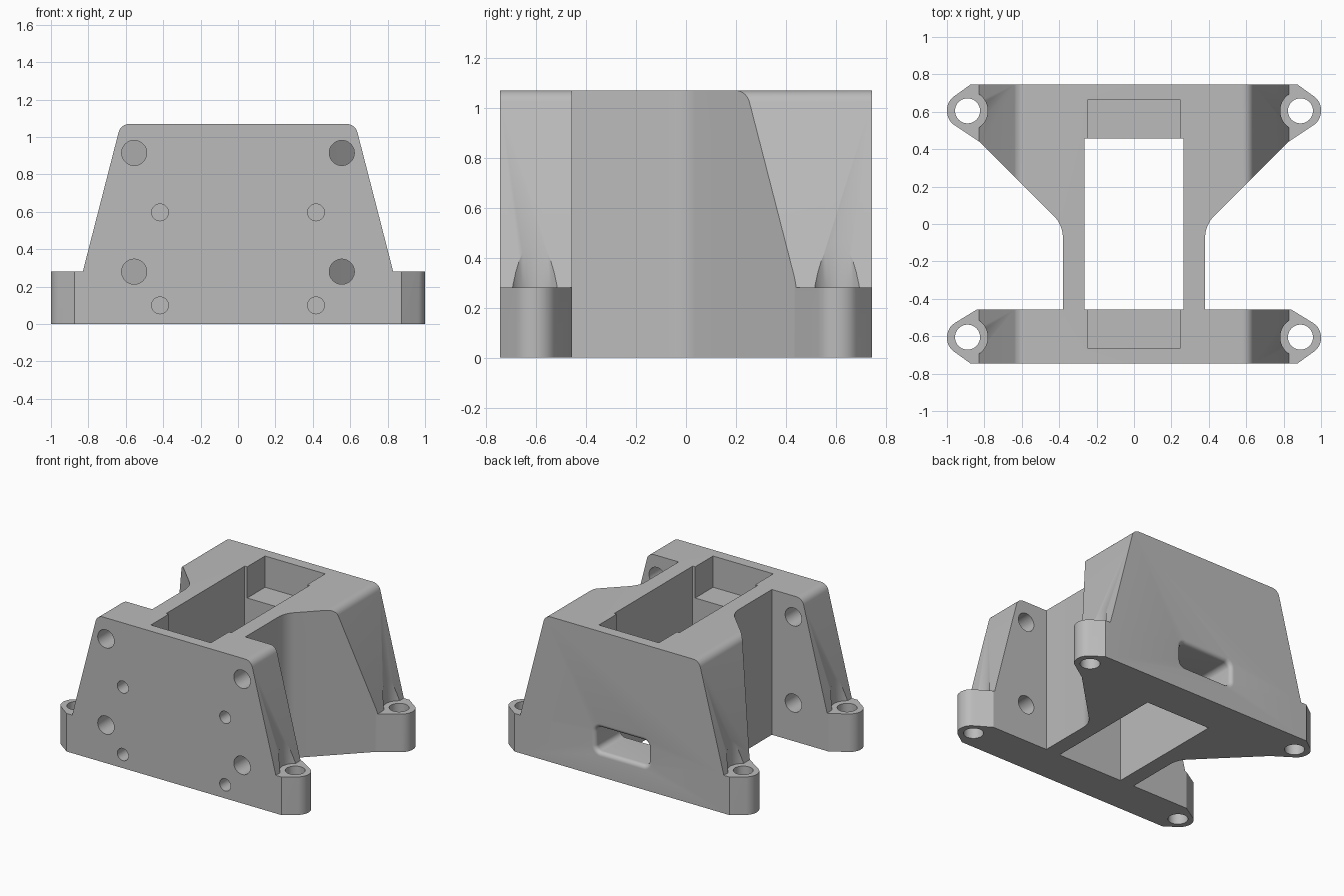
import bpy, bmesh, math
from mathutils import Vector

if "Cube" in bpy.data.objects:
    bpy.data.objects.remove(bpy.data.objects["Cube"], do_unlink=True)

grey = bpy.data.materials.new("mid grey")
grey.use_nodes = True
GREY = (0.5, 0.5, 0.5, 1.0)
grey.diffuse_color = GREY
grey.node_tree.nodes["Principled BSDF"].inputs["Base Color"].default_value = GREY


def rounded(corners, steps=8):
    """Closed outline from (u, v, radius) corners."""
    out, n = [], len(corners)
    for i, (u, v, r) in enumerate(corners):
        p = Vector((u, v))
        if r == 0:
            out.append(p)
            continue
        a = (Vector(corners[i - 1][:2]) - p).normalized()
        b = (Vector(corners[(i + 1) % n][:2]) - p).normalized()
        half = a.angle(b) / 2
        c = p + (a + b).normalized() * (r / math.sin(half))
        s = p + a * (r / math.tan(half)) - c
        e = p + b * (r / math.tan(half)) - c
        turn = math.atan2(s.x * e.y - s.y * e.x, s.dot(e))
        for k in range(steps + 1):
            t = turn * k / steps
            out.append(c + Vector((s.x * math.cos(t) - s.y * math.sin(t),
                                   s.x * math.sin(t) + s.y * math.cos(t))))
    return out


def loft(name, rings):
    """Solid skinned through rings of equal point count."""
    bm = bmesh.new()
    vr = [[bm.verts.new(p) for p in ring] for ring in rings]
    n = len(vr[0])
    bm.faces.new(vr[0])
    bm.faces.new(vr[-1])
    for lo, hi in zip(vr, vr[1:]):
        for i in range(n):
            j = (i + 1) % n
            bm.faces.new((lo[i], lo[j], hi[j], hi[i]))
    bmesh.ops.recalc_face_normals(bm, faces=bm.faces)
    me = bpy.data.meshes.new(name)
    bm.to_mesh(me)
    bm.free()
    ob = bpy.data.objects.new(name, me)
    bpy.context.collection.objects.link(ob)
    me.materials.append(grey)
    return ob


def prism_z(name, pts, z0, z1):
    return loft(name, [[(p[0], p[1], z) for p in pts] for z in (z0, z1)])


def prism_y(name, pts, y0, y1):
    return loft(name, [[(p[0], y, p[1]) for p in pts] for y in (y0, y1)])


def circle(u, v, r, n=40):
    return [(u + r * math.cos(2 * math.pi * i / n),
             v + r * math.sin(2 * math.pi * i / n)) for i in range(n)]


def rect(w, h, r=0.0, v=0.0):
    return rounded([(-w, v - h, r), (w, v - h, r), (w, v + h, r), (-w, v + h, r)])


def mirrored(half):
    """Add the -x half to a list of +x corners."""
    return half + [(-u, v, r) for u, v, r in reversed(half)]


def combine(target, cutter, op="DIFFERENCE"):
    mod = target.modifiers.new("cut", "BOOLEAN")
    mod.operation, mod.object, mod.solver = op, cutter, "EXACT"
    bpy.ops.object.select_all(action="DESELECT")
    bpy.context.view_layer.objects.active = target
    target.select_set(True)
    bpy.ops.object.modifier_apply(modifier=mod.name)
    bpy.data.objects.remove(cutter, do_unlink=True)


# Plan outline: front plate, narrow web, flared rear plate, four mounting ears
plan = mirrored([
    (0.875, -0.745, 0), (1.0, -0.655, 0.09), (1.0, -0.555, 0.09), (0.84, -0.457, 0),
    (0.38, -0.457, 0), (0.38, -0.005, 0.17), (0.82, 0.435, 0.06),
    (1.0, 0.555, 0.09), (1.0, 0.655, 0.09), (0.875, 0.745, 0)])
body = prism_z("mount_body", rounded(plan), 0, 1.2)

# Front silhouette: low ears and sloping sides with a rounded top
side = mirrored([(1.1, -0.1, 0), (1.1, 0.28, 0), (0.83, 0.28, 0), (0.627, 1.07, 0.06)])
combine(body, prism_y("silhouette", rounded(side), -1, 1), "INTERSECT")

# Central well and the wider shallow pocket at its top
combine(body, prism_z("well", [(-.265, -.457), (.265, -.457), (.265, .457), (-.265, .457)], -0.1, 1.2))
combine(body, prism_z("pocket", [(-.245, -.665), (.245, -.665), (.245, .665), (-.245, .665)], 0.84, 1.2))

# Screw holes and head clearance at the ears
for sx in (-1, 1):
    for sy in (-1, 1):
        x, y = 0.89 * sx, 0.605 * sy
        combine(body, prism_z("ear_hole", circle(x, y, 0.067), -0.1, 0.5))
        combine(body, prism_z("head_clearance", circle(x, y, 0.108), 0.28, 1.2))

# Front plate: large through holes and small blind holes
for sx in (-1, 1):
    for z in (0.28, 0.915):
        combine(body, prism_y("through_hole", circle(0.555 * sx, z, 0.067), -0.9, -0.42))
    for z in (0.10, 0.597):
        combine(body, prism_y("blind_hole", circle(0.417 * sx, z, 0.045, 32), -0.9, -0.56))

# Rear cable slot with a rounded lip
rings = [(0.40, 0.0)]
for k in range(7):
    t = math.pi / 2 * k / 6
    rings.append((0.715 + 0.03 * math.sin(t), 0.03 * (1 - math.cos(t))))
rings.append((0.80, 0.03))
slot = loft("slot", [[(p[0], y, p[1]) for p in rect(0.215 + g, 0.09 + g, 0.04 + g, 0.27)]
                     for y, g in rings])
combine(body, slot)

# Smooth shading on curved parts only
bpy.ops.object.select_all(action="DESELECT")
body.select_set(True)
bpy.context.view_layer.objects.active = body
bpy.ops.object.shade_smooth_by_angle(angle=math.radians(30))
